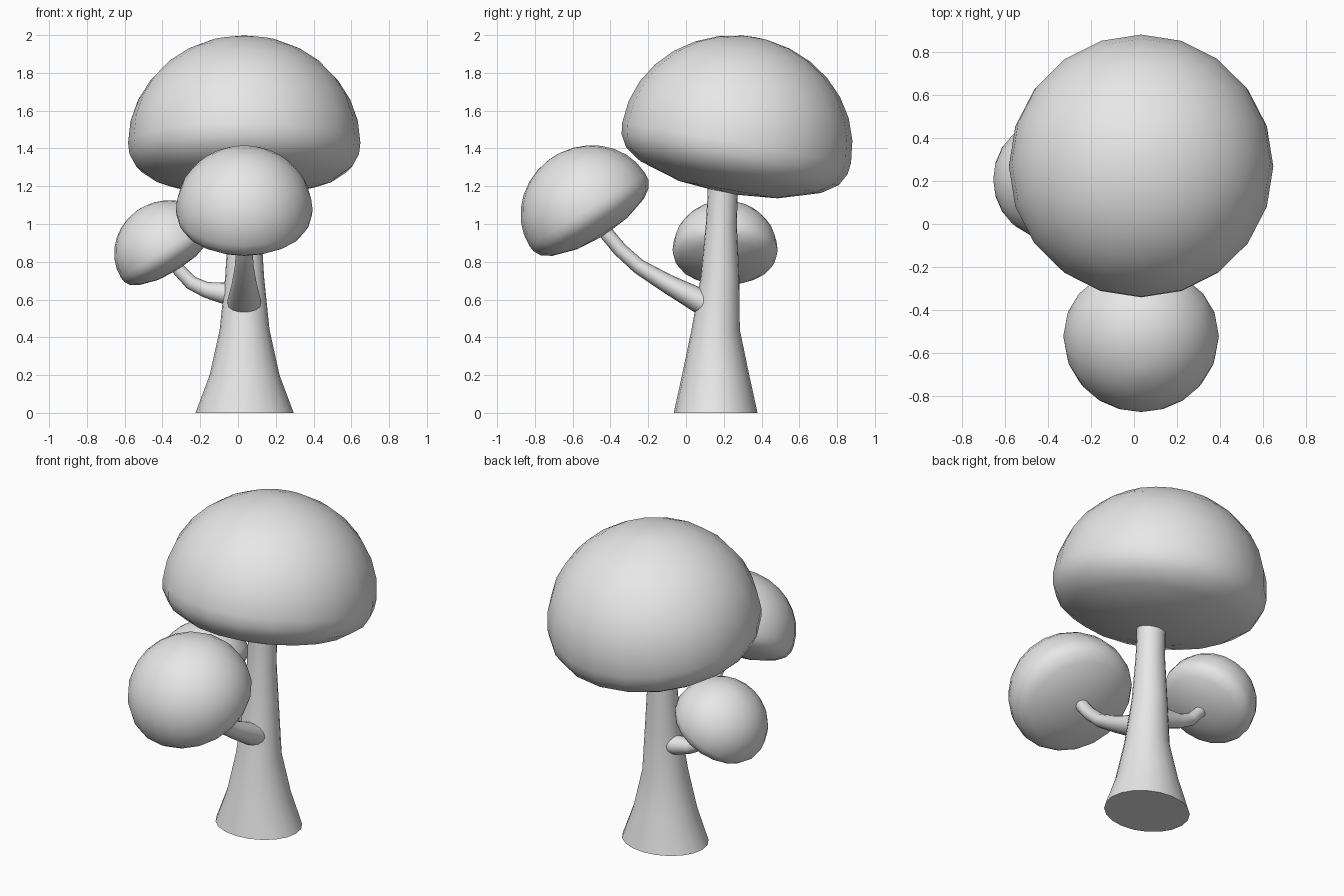
import bpy, bmesh, math
from mathutils import Vector, Matrix

if "Cube" in bpy.data.objects:
    bpy.data.objects.remove(bpy.data.objects["Cube"])

grey = bpy.data.materials.new("light grey")
grey.diffuse_color = (0.8, 0.8, 0.8, 1)
grey.use_nodes = True
grey.node_tree.nodes["Principled BSDF"].inputs["Base Color"].default_value = grey.diffuse_color


def finish(name, bm, angle):
    bmesh.ops.recalc_face_normals(bm, faces=bm.faces)
    me = bpy.data.meshes.new(name)
    bm.to_mesh(me)
    bm.free()
    me.materials.append(grey)
    ob = bpy.data.objects.new(name, me)
    bpy.context.collection.objects.link(ob)
    bpy.ops.object.select_all(action='DESELECT')
    ob.select_set(True)
    bpy.context.view_layer.objects.active = ob
    bpy.ops.object.shade_smooth_by_angle(angle=math.radians(angle))
    return ob


def skin(bm, rings):
    for a, b in zip(rings, rings[1:]):
        n = len(a)
        for i in range(n):
            bm.faces.new((a[i], a[(i + 1) % n], b[(i + 1) % n], b[i]))


# cap profile (radius, height) around the widest circle, unit = widest radius
DOME = [(math.cos(t), 0.923 * math.sin(t)) for t in
        [math.radians(12 * k) for k in range(7, -1, -1)]]
UNDER = [(0.988, -0.1), (0.93, -0.205), (0.79, -0.3), (0.43, -0.41)]


def cap(name, centre, radius, axis, tilt, seg=20):
    m = (Matrix.Translation(centre) @ Matrix.Rotation(math.radians(tilt), 4, axis)
         @ Matrix.Scale(radius, 4))
    bm = bmesh.new()
    rings = [[bm.verts.new(m @ Vector((r * math.cos(2 * math.pi * i / seg),
                                       r * math.sin(2 * math.pi * i / seg), z)))
              for i in range(seg)] for r, z in DOME + UNDER]
    skin(bm, rings)
    for ring, z in ((rings[0], 0.923), (rings[-1], -0.447)):
        pole = bm.verts.new(m @ Vector((0, 0, z)))
        for i in range(seg):
            bm.faces.new((ring[i], ring[(i + 1) % seg], pole))
    finish(name, bm, 180)


def tube(name, path, side, angle, seg=16):
    """path: (point, radius along side, radius across side)"""
    bm = bmesh.new()
    pts = [Vector(p[0]) for p in path]
    side = Vector(side)
    rings = []
    for k, (p, ra, rb) in enumerate(path):
        d = (pts[min(k + 1, len(pts) - 1)] - pts[max(k - 1, 0)]).normalized()
        other = d.cross(side).normalized()
        rings.append([bm.verts.new(pts[k]
                      + side * ra * math.cos(2 * math.pi * i / seg)
                      + other * rb * math.sin(2 * math.pi * i / seg))
                      for i in range(seg)])
    skin(bm, rings)
    bm.faces.new(rings[0])
    bm.faces.new(rings[-1])
    return finish(name, bm, angle)


# caps
cap("main_cap", (0.033, 0.268, 1.43), 0.615, 'X', -10)
cap("front_cap", (0.033, -0.522, 1.075), 0.362, 'X', 32)
cap("left_cap", (-0.384, 0.207, 0.863), 0.278, 'Y', -32)

# trunk: horizontal rings that flare towards the base
bm = bmesh.new()
rings = []
for z, cy, rx, ry in [(0, 0.157, 0.26, 0.222), (0.2, 0.157, 0.185, 0.178),
                      (0.44, 0.157, 0.132, 0.128), (0.72, 0.18, 0.103, 0.102),
                      (1.0, 0.187, 0.086, 0.082), (1.15, 0.194, 0.084, 0.08),
                      (1.3, 0.2, 0.09, 0.085)]:
    rings.append([bm.verts.new((0.035 + rx * math.cos(math.pi * i / 10),
                                cy + ry * math.sin(math.pi * i / 10), z))
                  for i in range(20)])
skin(bm, rings)
bm.faces.new(rings[0])
bm.faces.new(rings[-1])
finish("trunk", bm, 50)

# side branches
tube("front_branch", [((0.033, 0.15, 0.555), 0.09, 0.07),
                      ((0.033, 0.06, 0.6), 0.088, 0.065),
                      ((0.033, -0.1, 0.685), 0.066, 0.05),
                      ((0.033, -0.25, 0.775), 0.05, 0.04),
                      ((0.033, -0.35, 0.865), 0.044, 0.038),
                      ((0.033, -0.42, 0.95), 0.04, 0.038),
                      ((0.033, -0.46, 1.02), 0.038, 0.036)], (1, 0, 0), 50)
tube("left_branch", [((0.0, 0.19, 0.63), 0.065, 0.065),
                     ((-0.08, 0.193, 0.635), 0.058, 0.056),
                     ((-0.17, 0.197, 0.652), 0.045, 0.042),
                     ((-0.25, 0.202, 0.69), 0.038, 0.037),
                     ((-0.32, 0.206, 0.765), 0.034, 0.034),
                     ((-0.355, 0.207, 0.83), 0.032, 0.032)], (0, 1, 0), 50)
